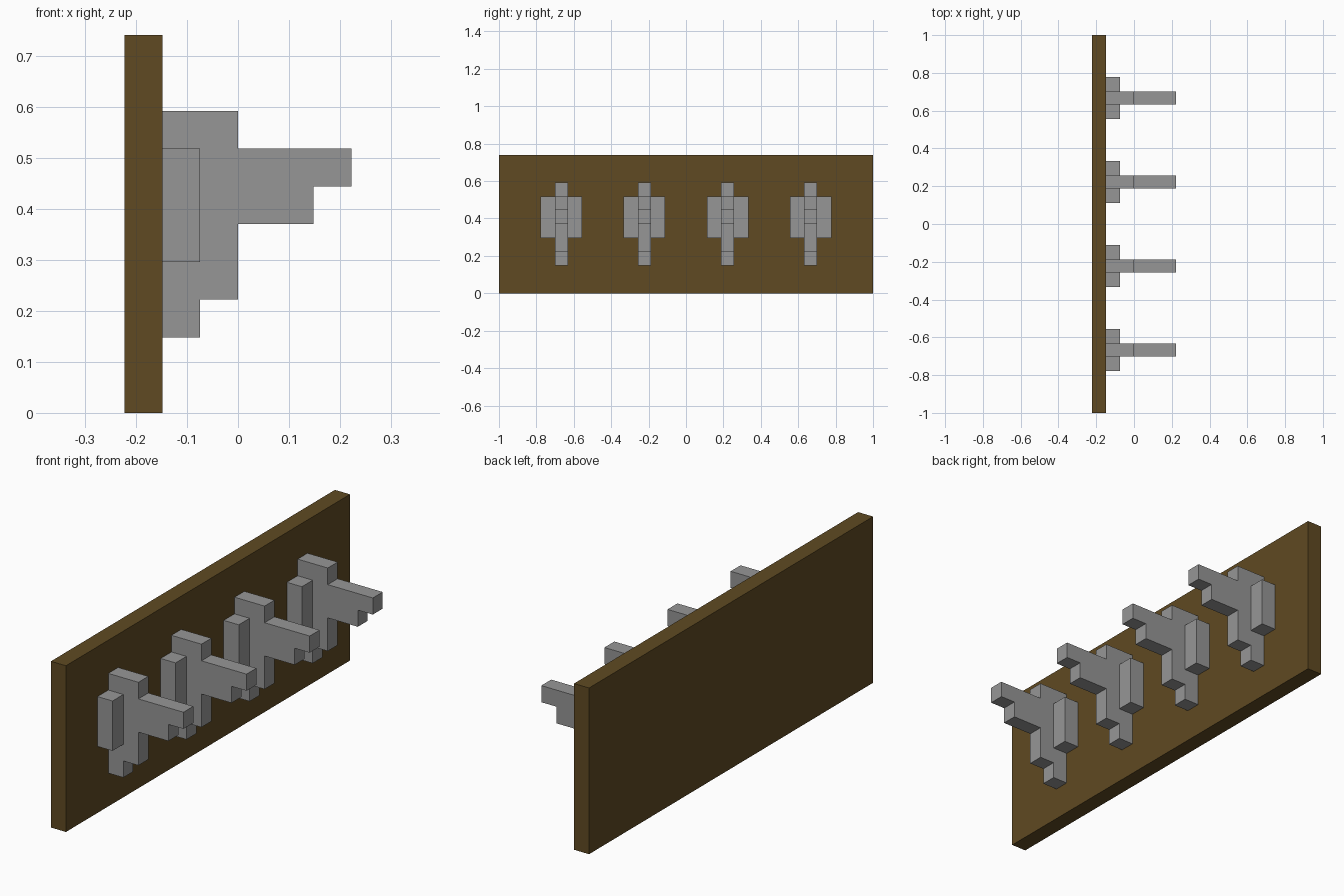
import bpy
import bmesh

cube = bpy.data.objects.get("Cube")
if cube:
    bpy.data.objects.remove(cube, do_unlink=True)

U = 2 / 27  # one grid step: the board is 27 steps long


def make_material(name, rgb):
    mat = bpy.data.materials.new(name)
    mat.use_nodes = True
    mat.diffuse_color = (*rgb, 1)
    mat.node_tree.nodes["Principled BSDF"].inputs["Base Color"].default_value = (*rgb, 1)
    return mat


def extrude_profile(name, points, y, width, mat):
    """Extrude an x-z outline (in grid steps) along y, centred on y."""
    bm = bmesh.new()
    face = bm.faces.new([bm.verts.new((px * U, (y - width / 2) * U, pz * U)) for px, pz in points])
    result = bmesh.ops.extrude_face_region(bm, geom=[face])
    verts = [v for v in result["geom"] if isinstance(v, bmesh.types.BMVert)]
    bmesh.ops.translate(bm, verts=verts, vec=(0, width * U, 0))
    bmesh.ops.recalc_face_normals(bm, faces=bm.faces)
    mesh = bpy.data.meshes.new(name)
    bm.to_mesh(mesh)
    bm.free()
    mesh.materials.append(mat)
    obj = bpy.data.objects.new(name, mesh)
    bpy.context.collection.objects.link(obj)
    return obj


def rectangle(x0, x1, z0, z1):
    return [(x0, z0), (x1, z0), (x1, z1), (x0, z1)]


wood = make_material("dark wood", (0.115, 0.068, 0.016))
metal = make_material("grey metal", (0.305, 0.305, 0.305))

# Backing board
extrude_profile("board", rectangle(-3, -2, 0, 10), 0, 27, wood)

# Stepped outline of a hook, from its foot round the peg to its top
hook_outline = [(-2, 2), (-1, 2), (-1, 3), (0, 3), (0, 5), (2, 5),
                (2, 6), (3, 6), (3, 7), (0, 7), (0, 8), (-2, 8)]
HOOK_WIDTH = 0.94
WING_WIDTH = (3 - HOOK_WIDTH) / 2

# Four hooks, each with a wing on both sides
for i, y in enumerate((-9, -3, 3, 9), start=1):
    extrude_profile(f"hook_{i}", hook_outline, y, HOOK_WIDTH, metal)
    for side, sign in (("front", -1), ("back", 1)):
        offset = sign * (HOOK_WIDTH + WING_WIDTH) / 2
        extrude_profile(f"hook_{i}_{side}_wing", rectangle(-2, -1, 4, 7),
                        y + offset, WING_WIDTH, metal)
